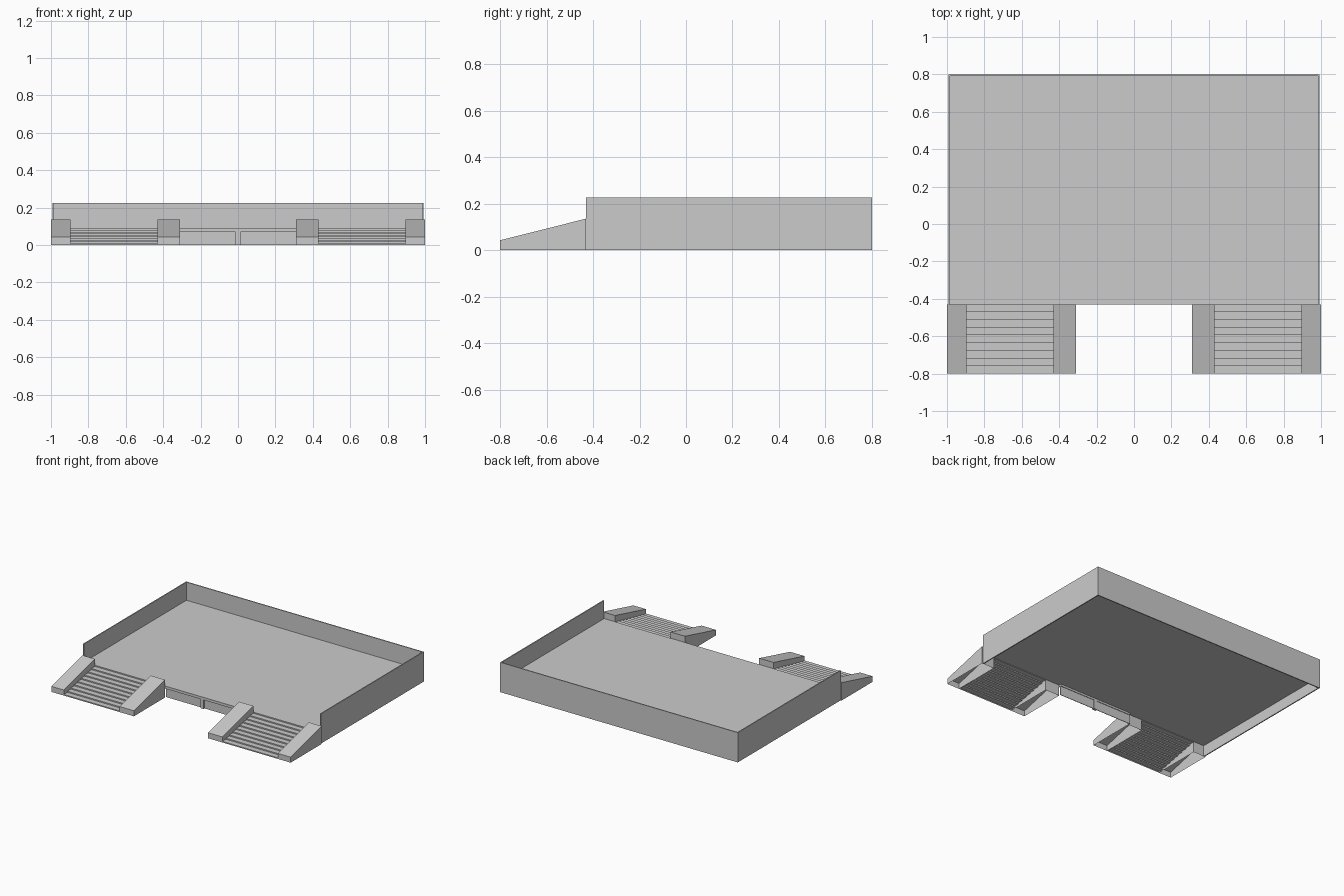
import bpy
import bmesh

cube = bpy.data.objects.get("Cube")
if cube:
    bpy.data.objects.remove(cube, do_unlink=True)

# One plain grey for everything
grey = bpy.data.materials.new("light grey concrete")
grey.use_nodes = True
tone = (0.6, 0.6, 0.6, 1)
grey.diffuse_color = tone
grey.node_tree.nodes["Principled BSDF"].inputs["Base Color"].default_value = tone

FRONT, BACK, NOSE = -0.43, 0.8, -0.8
FLOOR, TOP = 0.088, 0.225
SIDE, THICK = 0.993, 0.008


def finish(name, bm):
    bmesh.ops.recalc_face_normals(bm, faces=bm.faces)
    mesh = bpy.data.meshes.new(name)
    bm.to_mesh(mesh)
    bm.free()
    mesh.materials.append(grey)
    obj = bpy.data.objects.new(name, mesh)
    bpy.context.collection.objects.link(obj)
    return obj


def prism(name, profile, x0, x1, open_bottom=False):
    """Extrude a side profile of (y, z) points from x0 to x1."""
    bm = bmesh.new()
    face = bm.faces.new([bm.verts.new((x0, y, z)) for y, z in profile])
    result = bmesh.ops.extrude_face_region(bm, geom=[face], use_keep_orig=True)
    moved = [v for v in result["geom"] if isinstance(v, bmesh.types.BMVert)]
    bmesh.ops.translate(bm, verts=moved, vec=(x1 - x0, 0, 0))
    bmesh.ops.recalc_face_normals(bm, faces=bm.faces)
    if open_bottom:
        under = [f for f in bm.faces if all(v.co.z < 0.001 for v in f.verts)]
        bmesh.ops.delete(bm, geom=under, context='FACES')
    return finish(name, bm)


def box(name, x0, x1, y0, y1, z0, z1):
    return prism(name, [(y0, z0), (y1, z0), (y1, z1), (y0, z1)], x0, x1)


# Platform floor and parapet walls, hollow underneath
box("floor", -SIDE + THICK, SIDE - THICK, FRONT, BACK - THICK, FLOOR - 0.005, FLOOR)
box("back_wall", -SIDE, SIDE, BACK - THICK, BACK, 0, TOP)

# Front edge between the stairs: beam, recessed panel and centre post
box("front_beam", -0.31, 0.31, FRONT, FRONT + 0.02, 0.068, FLOOR)
box("front_panel", -0.31, 0.31, FRONT + 0.012, FRONT + 0.016, 0, 0.068)
box("centre_post", -0.014, 0.014, FRONT, FRONT + 0.02, 0, 0.068)

# Sloping rail outline
rail = [(NOSE, 0), (FRONT, 0), (FRONT, 0.135), (NOSE, 0.042)]

# Stair outline: a thin stepped sheet open below
STEPS = 9
run, rise = (FRONT - NOSE) / STEPS, FLOOR / (STEPS + 1)


def stairs(name, x0, x1):
    path = [(NOSE, 0)]
    for i in range(STEPS):
        path += [(NOSE + i * run, (i + 1) * rise), (NOSE + (i + 1) * run, (i + 1) * rise)]
    path.append((FRONT, FLOOR))
    bm = bmesh.new()
    rows = [[bm.verts.new((x, y, z)) for x in (x0, x1)] for y, z in path]
    for a, b in zip(rows, rows[1:]):
        bm.faces.new((a[0], a[1], b[1], b[0]))
    return finish(name, bm)


# Matching parts on both sides
for side, s in (("left", 1), ("right", -1)):
    box(side + "_wall", s * (SIDE - THICK), s * SIDE, FRONT, BACK - THICK, 0, TOP)
    prism(side + "_outer_rail", rail, s * 0.895, s * 1.0, open_bottom=True)
    prism(side + "_inner_rail", rail, s * 0.31, s * 0.43, open_bottom=True)
    stairs(side + "_stairs", s * 0.43, s * 0.895)
